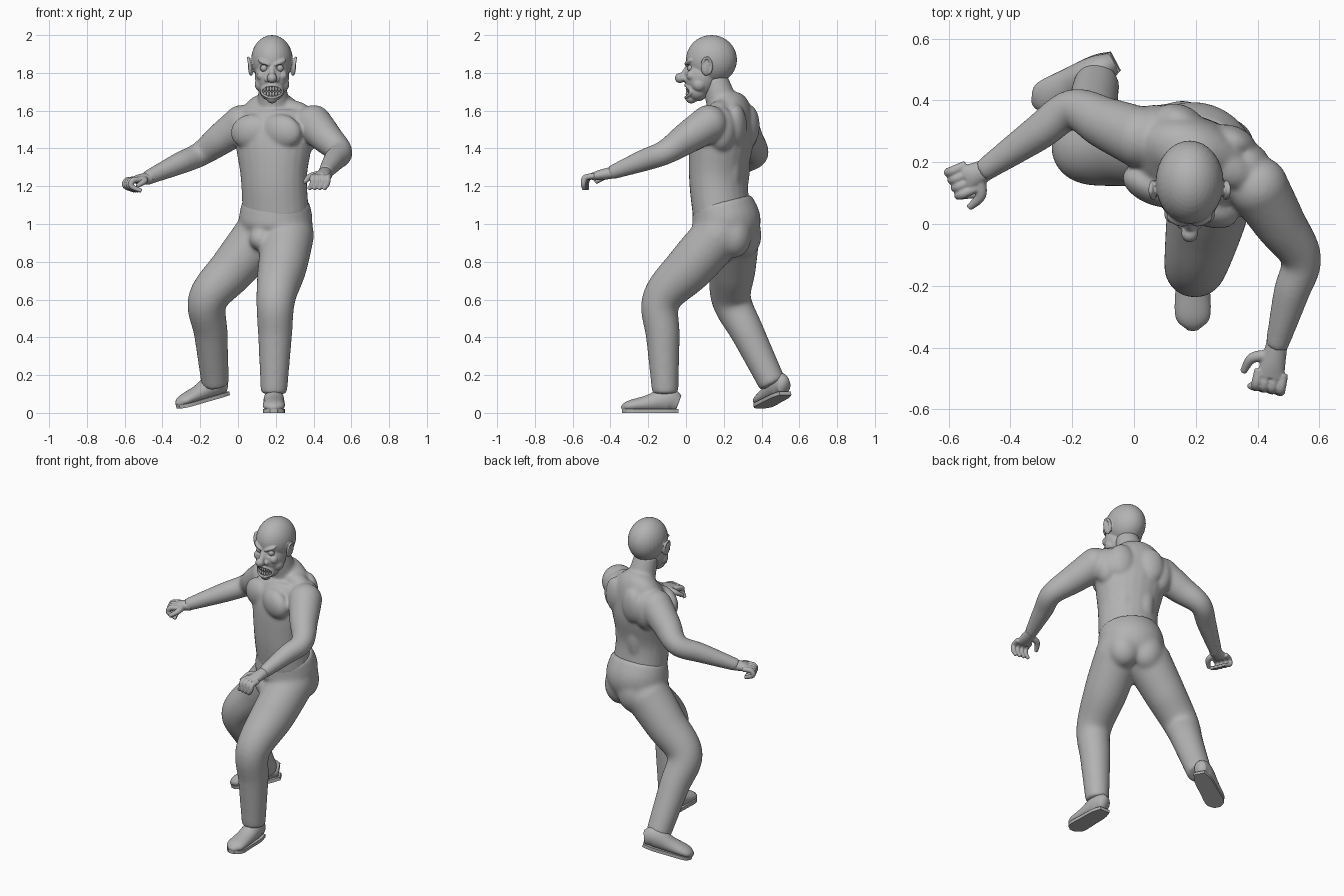
import bpy, bmesh
from math import sin, cos, pi, radians
from mathutils import Vector, Matrix

if "Cube" in bpy.data.objects:
    bpy.data.objects.remove(bpy.data.objects["Cube"])

grey = (.45, .45, .45, 1)
clay = bpy.data.materials.new("clay grey")
clay.use_nodes = True
clay.diffuse_color = grey
clay.node_tree.nodes["Principled BSDF"].inputs["Base Color"].default_value = grey

# The body is turned towards its right
TWIST = radians(-22)
SIDE = Vector((cos(TWIST), sin(TWIST), 0))
FRONT = Vector((sin(TWIST), -cos(TWIST), 0))
UP = Vector((0, 0, 1))
ACROSS = Vector((1, 0, 0))


def catmull(before, start, end, after, t):
    return 0.5 * (2 * start + (end - before) * t
                  + (2 * before - 5 * start + 4 * end - after) * t * t
                  + (3 * start - before - 3 * end + after) * t * t * t)


def loft(bm, stations, side=SIDE, count=24, steps=8):
    """Smooth tube through stations of centre, half width and half depth."""
    stations = [Vector((*s, s[-1])) if len(s) == 4 else Vector(s) for s in stations]
    guide = [stations[0] * 2 - stations[1], *stations, stations[-1] * 2 - stations[-2]]
    path = [catmull(*guide[i:i + 4], k / steps)
            for i in range(len(stations) - 1) for k in range(steps)] + [stations[-1]]
    rings = []
    for i, station in enumerate(path):
        previous, following = path[max(i - 1, 0)], path[min(i + 1, len(path) - 1)]
        tangent = (following - previous).to_3d().normalized()
        wide = (side - tangent * tangent.dot(side)).normalized()
        deep = tangent.cross(wide)
        centre, width, depth = station.to_3d(), station[3], station[4]
        angles = [2 * pi * (k + 0.5) / count for k in range(count)]
        rings.append([bm.verts.new(centre + wide * width * cos(a) + deep * depth * sin(a))
                      for a in angles])
    for lower, upper in zip(rings, rings[1:]):
        for k in range(count):
            bm.faces.new((lower[k], lower[k - 1], upper[k - 1], upper[k]))
    bm.faces.new(rings[0])
    bm.faces.new(rings[-1])


def chain(bm, points, radii, side=UP):
    loft(bm, [(*point, radius) for point, radius in zip(points, radii)], side)


def limb(bm, joints, radii, side=UP):
    """Root, hinge and end, kept straight between the joints."""
    root, hinge, end = joints
    chain(bm, [root, root.lerp(hinge, .5), hinge, hinge.lerp(end, .4), end], radii, side)


def ball(bm, centre, radii, yaw=0, roll=0):
    matrix = (Matrix.Translation(centre) @ Matrix.Rotation(yaw, 4, 'Z')
              @ Matrix.Rotation(roll, 4, 'Y') @ Matrix.Diagonal((*radii, 1)))
    bmesh.ops.create_uvsphere(bm, u_segments=32, v_segments=20, radius=1, matrix=matrix)


def round_ball(bm, centre, radius):
    ball(bm, centre, (radius, radius, radius))


def finish(name, bm, voxel=0, smooth=0, matrix=Matrix()):
    """Turn the parts into one object, optionally fused to a single skin."""
    bmesh.ops.recalc_face_normals(bm, faces=bm.faces)
    mesh = bpy.data.meshes.new(name)
    bm.to_mesh(mesh)
    bm.free()
    ob = bpy.data.objects.new(name, mesh)
    bpy.context.collection.objects.link(ob)
    if voxel:
        fuse = ob.modifiers.new("fuse", 'REMESH')
        fuse.mode, fuse.voxel_size = 'VOXEL', voxel
        soften = ob.modifiers.new("soften", 'SMOOTH')
        soften.factor, soften.iterations = 0.5, smooth
        depsgraph = bpy.context.evaluated_depsgraph_get()
        fused = bpy.data.meshes.new_from_object(ob.evaluated_get(depsgraph))
        ob.modifiers.clear()
        ob.data = fused
    ob.data.materials.clear()
    ob.data.materials.append(clay)
    ob.data.shade_smooth()
    ob.matrix_world = matrix
    return ob


def body(side, front, up):
    """Point measured from the middle of the chest along the turned body."""
    return Vector((.19, .19, 1.5)) + SIDE * side + FRONT * front + UP * up


# Joints of the pose
left_arm = [Vector((.4, .12, 1.53)), Vector((.54, -.11, 1.38)), Vector((.46, -.4, 1.27))]
right_arm = [Vector((.02, .28, 1.53)), Vector((-.2, .37, 1.37)), Vector((-.49, .17, 1.24))]
left_leg = [Vector((.27, .18, .95)), Vector((.2, -.13, .6)), Vector((.19, -.11, .1))]
right_leg = [Vector((.11, .25, .93)), Vector((-.16, .24, .6)), Vector((-.12, .46, .15))]

# Torso, neck and arms
bm = bmesh.new()
loft(bm, [(.2, .19, 1.05, .18, .15), (.19, .17, 1.25, .18, .15), (.19, .19, 1.45, .21, .16),
          (.19, .22, 1.6, .18, .12), (.19, .2, 1.68, .08, .07)])
loft(bm, [(.19, .21, 1.58, .09), (.18, .15, 1.77, .07)])
for s in (-1, 1):
    ball(bm, body(s * .09, .11, -.01), (.11, .06, .09), TWIST, s * .2)    # chest muscle
    ball(bm, body(s * .09, -.12, .02), (.08, .05, .11), TWIST)            # shoulder blade
    ball(bm, body(s * .16, -.06, 0), (.08, .08, .12), TWIST)              # side of the back
    ball(bm, body(s * .06, -.08, -.2), (.06, .05, .17), TWIST)            # lower back
    ball(bm, body(s * .1, -.03, .11), (.1, .06, .045), TWIST, s * .2)     # neck muscle
for arm in (left_arm, right_arm):
    limb(bm, arm, (.1, .085, .066, .058, .037))
    round_ball(bm, arm[0], .1)
finish("torso_and_arms", bm, .008, 16)


def hand(name, wrist, forward, inward_sign, palm, curl):
    bm = bmesh.new()
    forward = forward.normalized()
    inward = forward.cross(UP).normalized() * inward_sign
    knuckles = wrist + forward * palm
    loft(bm, [(*(wrist - forward * .03), .033), (*wrist.lerp(knuckles, .5), .04, .028),
              (*knuckles, .046, .02)], inward)
    for i in range(4):
        root = knuckles + inward * .027 * (i - 1.5)
        chain(bm, [root - forward * .02, root + forward * .03, root + forward * .04 - UP * .03,
                   root + forward * (.04 - curl) + inward * .02 - UP * .06],
              (.015, .016, .014, .011), inward)
    thumb = wrist.lerp(knuckles, .3) + inward * .02
    chain(bm, [thumb, thumb + inward * .05 + forward * .02 - UP * .01,
               thumb + inward * .07 + forward * .07 - UP * .03], (.02, .017, .011))
    finish(name, bm, .004, 4)


# Loose left hand and half-closed right fist
hand("left_hand", left_arm[2], Vector((-.2, -1, -.2)), 1, .1, 0)
hand("right_hand", right_arm[2], Vector((-.9, -.4, -.1)), -1, .06, .05)

# Trousers
bm = bmesh.new()
loft(bm, [(.2, .21, .88, .12), (.2, .215, 1, .195, .18), (.2, .19, 1.12, .183, .157)])
limb(bm, left_leg, (.135, .13, .104, .09, .07), ACROSS)
limb(bm, right_leg, (.14, .125, .106, .09, .074), ACROSS)
for leg in (left_leg, right_leg):
    round_ball(bm, leg[0].lerp(Vector((.2, .21, 1)), .1), .138)           # hip
round_ball(bm, (.12, .1, .92), .06)
for s in (-1, 1):
    ball(bm, body(s * .07, -.1, -.56), (.1, .09, .12), TWIST)             # buttock
finish("trousers", bm, .008, 40)

# Shoes: rounded upper on a flat sole, as distance from ankle, half width, height
upper = [(.06, .035, .09), (0, .052, .13), (-.1, .056, .09), (-.2, .056, .06), (-.24, .02, .03)]
left_foot = Matrix.Translation((.19, -.1, 0))
right_foot = (Matrix.Translation((-.11, .5, .08)) @ Matrix.Rotation(radians(-62), 4, 'Z')
              @ Matrix.Rotation(radians(14), 4, 'X'))
for name, foot in (("left", left_foot), ("right", right_foot)):
    bm = bmesh.new()
    loft(bm, [(0, y, .005 + height / 2, width, height / 2)
              for y, width, height in upper], ACROSS)
    finish(name + "_shoe", bm, matrix=foot)
    bm = bmesh.new()
    loft(bm, [(0, y, .01, width * 1.4, .014) for y, width, height in upper], ACROSS, 4)
    finish(name + "_sole", bm, matrix=foot).data.shade_flat()

# Head, built around the bridge of the nose
head_place = Matrix.Translation((.18, 0, 1.8))
bm = bmesh.new()
ball(bm, (0, .135, .07), (.11, .135, .13))            # skull
ball(bm, (0, .08, -.02), (.09, .09, .11))             # face
ball(bm, (0, .06, -.095), (.066, .058, .055))         # jaw
ball(bm, (0, .03, -.085), (.06, .035, .045))          # muzzle
round_ball(bm, (0, .028, -.13), .032)                 # chin
loft(bm, [(0, .015, .04, .012), (0, -.015, -.015, .018)], ACROSS)
round_ball(bm, (0, -.032, -.027), .027)               # nose tip
for s in (-1, 1):
    round_ball(bm, (s * .025, 0, -.033), .017)                            # nostril
    round_ball(bm, (s * .055, .03, -.015), .027)                          # cheek
    round_ball(bm, (s * .05, .07, -.06), .042)                            # jaw muscle
    ball(bm, (s * .04, .015, .055), (.04, .02, .014), s * .4, s * -.4)    # brow
    ball(bm, (s * .112, .11, .03), (.013, .027, .045), s * .3)            # ear
    turns = [pi * k / 6 for k in range(-3, 9)]
    loft(bm, [(s * (.118 + .008 * sin(a)), .11 - .025 * cos(a), .035 + .045 * sin(a), .008)
              for a in turns], ACROSS, 8, 2)                              # ear rim


def lip_depth(x):
    return .03 * (x / .055) ** 2 - .003


turns = [pi * k / 8 for k in range(17)]
loft(bm, [(.055 * cos(a), lip_depth(.055 * cos(a)), .032 * sin(a) - .098, .008)
          for a in turns], FRONT, 8, 2)
head = finish("head", bm, .004, 7, head_place)

# Press the eye sockets and the open mouth into the face
for vert in head.data.vertices:
    x, y, z = vert.co
    eye = Vector((abs(x) - .042, z - .025))
    mouth = Vector((x / 2, z + .098))
    if y < .06 and eye.length < .02:
        vert.co.y += .013
    elif y < .06 and mouth.length < .025:
        vert.co.y += .02

# Eyes and teeth
bm = bmesh.new()
for s in (-1, 1):
    round_ball(bm, (s * .042, .026, .025), .019)
finish("eyes", bm, matrix=head_place)
bm = bmesh.new()
for k in range(6):
    x = (k - 2.5) * .015
    for row in (-1, 1):
        ball(bm, (x, lip_depth(x) + .008, row * .014 - .098), (.0075, .007, .014))
finish("teeth", bm, matrix=head_place)
